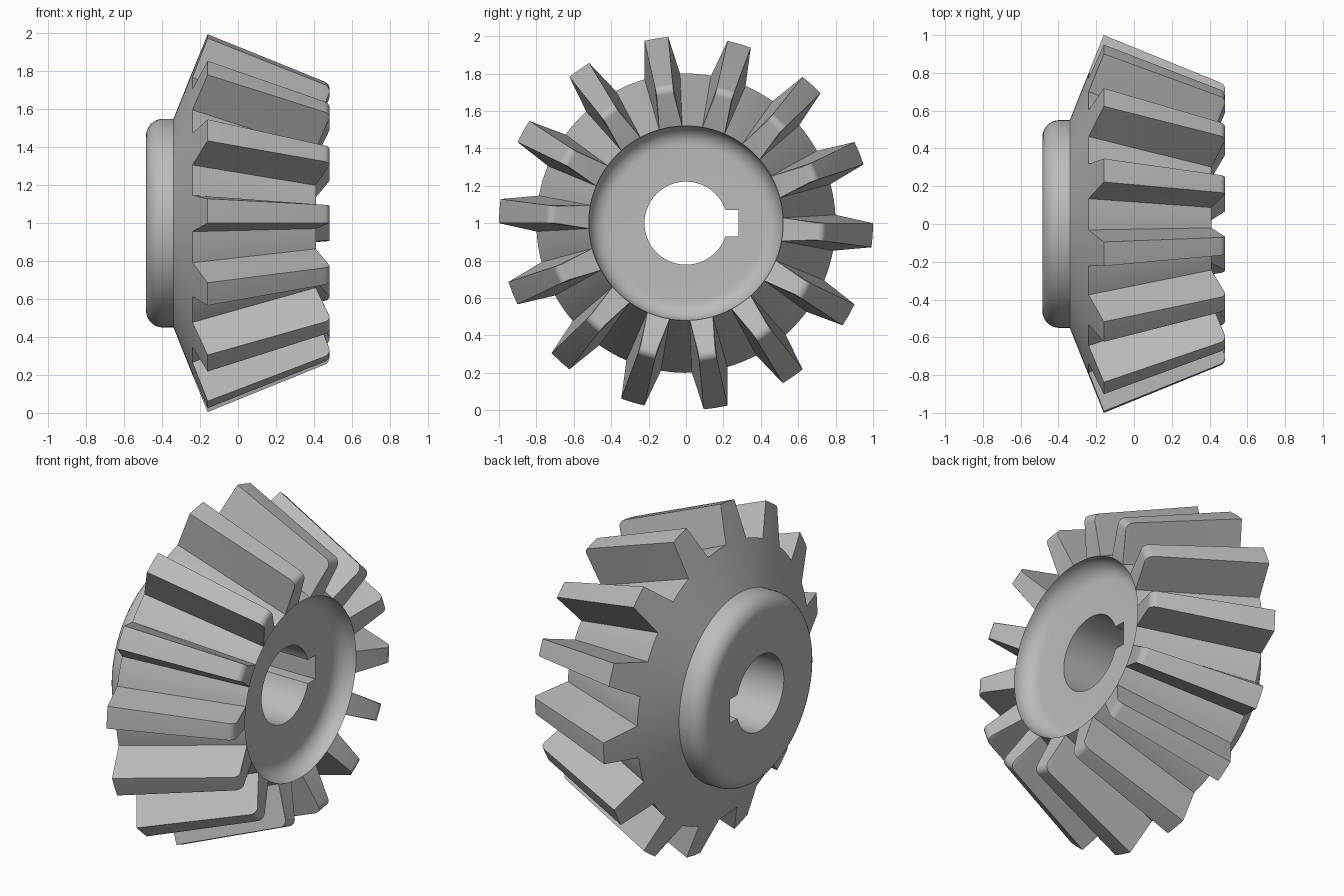
import bpy, bmesh, math
from mathutils import Vector

cube = bpy.data.objects.get("Cube")
if cube:
    bpy.data.objects.remove(cube, do_unlink=True)

TEETH = 14
PITCH = 2 * math.pi / TEETH
START = math.radians(-3.7)        # angle of the first tooth
ROOT_HALF = math.radians(6.9)     # half width of a tooth at its root
TIP_HALF = math.radians(3.7)      # half width of a tooth at its tip
CENTRE_Z = 1.0

steel = bpy.data.materials.new("steel_grey")
steel.use_nodes = True
steel.diffuse_color = (0.5, 0.5, 0.5, 1)
steel.node_tree.nodes["Principled BSDF"].inputs["Base Color"].default_value = (0.5, 0.5, 0.5, 1)


def arc(cx, cr, radius, a0, a1, n):
    """Points (x, r) on an arc in the axial section."""
    angles = [math.radians(a0 + (a1 - a0) * i / n) for i in range(n + 1)]
    return [(cx + radius * math.cos(a), cr + radius * math.sin(a)) for a in angles]


def on_gear(x, r, angle):
    return Vector((x, r * math.cos(angle), CENTRE_Z + r * math.sin(angle)))


def finish(name, bm):
    bmesh.ops.recalc_face_normals(bm, faces=bm.faces)
    mesh = bpy.data.meshes.new(name)
    bm.to_mesh(mesh)
    bm.free()
    mesh.materials.append(steel)
    obj = bpy.data.objects.new(name, mesh)
    bpy.context.collection.objects.link(obj)
    return obj


# Axial section: rounded hub at the back, dished face at the front
hub = arc(-0.395, 0.46, 0.09, 180, 90, 8) + [(-0.34, 0.55)]
rim = (0.41, 0.52)
dish = arc(0.41, 0.42, 0.10, 90, 180, 8)[1:]

# Tooth tip line with a rounded front corner
corner = Vector((0.494, 0.734))
tip_back = Vector((-0.16, 1.0))
back_dir = (tip_back - corner).normalized()
down_dir = (Vector(rim) - corner).normalized()
R = 0.04
STEPS = 6
fillet = []
for i in range(STEPS + 1):
    t = math.pi / 2 * i / STEPS
    p = corner + R * (back_dir + down_dir) - R * (down_dir * math.cos(t) + back_dir * math.sin(t))
    fillet.append((p.x, p.y))

root_section = hub + [(-0.24, 0.80)] + [rim] * (STEPS + 2) + dish
tip_section = hub + [tuple(tip_back)] + fillet + [rim] + dish

# Columns around the axis: tip columns carry the teeth, the rest the root cone
columns = []
for k in range(TEETH):
    a = START + k * PITCH
    columns.append((a - ROOT_HALF, root_section))
    columns += [(a + s * TIP_HALF, tip_section) for s in (-1, 0, 1)]
    gap = PITCH - 2 * ROOT_HALF
    columns += [(a + ROOT_HALF + gap * j / 4, root_section) for j in range(4)]

bm = bmesh.new()
grid = []
for angle, section in columns:
    verts, last = [], None
    for point in section:
        if point != last:
            vert = bm.verts.new(on_gear(*point, angle))
        verts.append(vert)
        last = point
    grid.append(verts)

for c, left in enumerate(grid):
    right = grid[(c + 1) % len(grid)]
    for i in range(len(left) - 1):
        loop = list(dict.fromkeys((left[i], left[i + 1], right[i + 1], right[i])))
        if len(loop) > 2:
            bm.faces.new(loop)
bm.faces.new([col[0] for col in grid])
bm.faces.new([col[-1] for col in grid])
gear = finish("bevel_gear", bm)

# Shaft bore with a keyway
BORE, KEY_DEPTH, KEY_HALF = 0.222, 0.28, 0.07
a0 = math.asin(KEY_HALF / BORE)
N = 64
outline = [(BORE * math.cos(a), BORE * math.sin(a))
           for a in (a0 + (2 * math.pi - 2 * a0) * i / N for i in range(N + 1))]
outline += [(KEY_DEPTH, -KEY_HALF), (KEY_DEPTH, KEY_HALF)]
bm = bmesh.new()
face = bm.faces.new([bm.verts.new((-0.8, y, CENTRE_Z + z)) for y, z in outline])
ext = bmesh.ops.extrude_face_region(bm, geom=[face])
bmesh.ops.translate(bm, vec=(1.6, 0, 0),
                    verts=[g for g in ext["geom"] if isinstance(g, bmesh.types.BMVert)])
cutter = finish("bore_cutter", bm)
cutter.hide_render = True

cut = gear.modifiers.new("bore", "BOOLEAN")
cut.operation = "DIFFERENCE"
cut.solver = "EXACT"
cut.object = cutter
bpy.ops.object.select_all(action="DESELECT")
gear.select_set(True)
bpy.context.view_layer.objects.active = gear
bpy.ops.object.modifier_apply(modifier=cut.name)
bpy.data.objects.remove(cutter, do_unlink=True)

# Smooth round surfaces, keep crisp tooth edges
bpy.ops.object.shade_smooth_by_angle(angle=math.radians(28))
